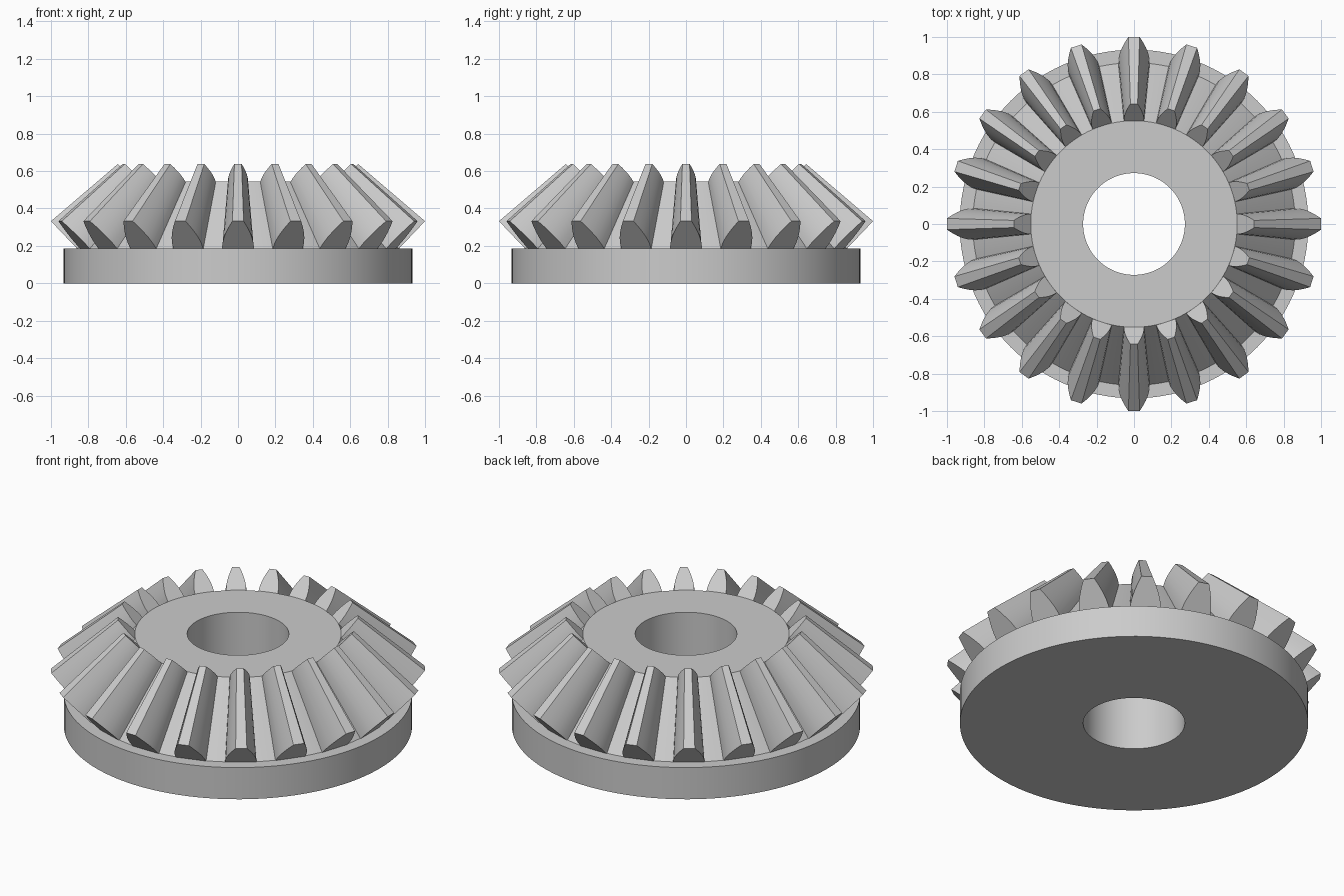
import bpy, bmesh, math
from mathutils import Matrix, Vector

if "Cube" in bpy.data.objects:
    bpy.data.objects.remove(bpy.data.objects["Cube"], do_unlink=True)

TEETH = 20
SEGMENTS = 120

steel = bpy.data.materials.new("grey_steel")
steel.use_nodes = True
steel.diffuse_color = (0.6, 0.6, 0.6, 1)
steel.node_tree.nodes["Principled BSDF"].inputs["Base Color"].default_value = (0.6, 0.6, 0.6, 1)


def finish(bm, name):
    bmesh.ops.recalc_face_normals(bm, faces=bm.faces)
    mesh = bpy.data.meshes.new(name)
    bm.to_mesh(mesh)
    bm.free()
    obj = bpy.data.objects.new(name, mesh)
    bpy.context.collection.objects.link(obj)
    mesh.materials.append(steel)
    bpy.ops.object.select_all(action="DESELECT")
    obj.select_set(True)
    bpy.context.view_layer.objects.active = obj
    bpy.ops.object.shade_smooth_by_angle(angle=math.radians(20))


# Gear body: base disc, root cone and bore as one turned profile
profile = [(0.272, 0), (0.932, 0), (0.932, 0.187), (0.862, 0.187), (0.552, 0.543), (0.272, 0.543)]
bm = bmesh.new()
verts = [bm.verts.new((r, 0, z)) for r, z in profile]
edges = [bm.edges.new((a, b)) for a, b in zip(verts, verts[1:] + verts[:1])]
bmesh.ops.spin(bm, geom=verts + edges, cent=(0, 0, 0), axis=(0, 0, 1),
               angle=math.tau, steps=SEGMENTS, use_merge=True)
bmesh.ops.remove_doubles(bm, verts=bm.verts, dist=0.0001)
finish(bm, "gear_body")

# Teeth: curved flank section (height share, half width), tapered to the cone apex
section = [(-0.1, 0.084), (0, 0.084), (0.2, 0.082), (0.4, 0.075), (0.6, 0.063), (0.8, 0.048), (1, 0.03)]
outline = [(t, w) for t, w in section] + [(t, -w) for t, w in reversed(section)]
ends = [(Vector((0.862, 0, 0.187)), Vector((1.0, 0, 0.332)), 1.0),
        (Vector((0.552, 0, 0.543)), Vector((0.642, 0, 0.638)), 0.64)]
bm = bmesh.new()
for i in range(TEETH):
    turn = Matrix.Rotation(math.tau * i / TEETH, 3, "Z")
    rings = []
    for root, tip, scale in ends:
        rings.append([bm.verts.new(turn @ (root.lerp(tip, t) + Vector((0, w * scale, 0))))
                      for t, w in outline])
        bm.faces.new(rings[-1])
    outer, inner = rings
    for k in range(len(outline)):
        n = (k + 1) % len(outline)
        bm.faces.new((outer[k], outer[n], inner[n], inner[k]))
finish(bm, "gear_teeth")
